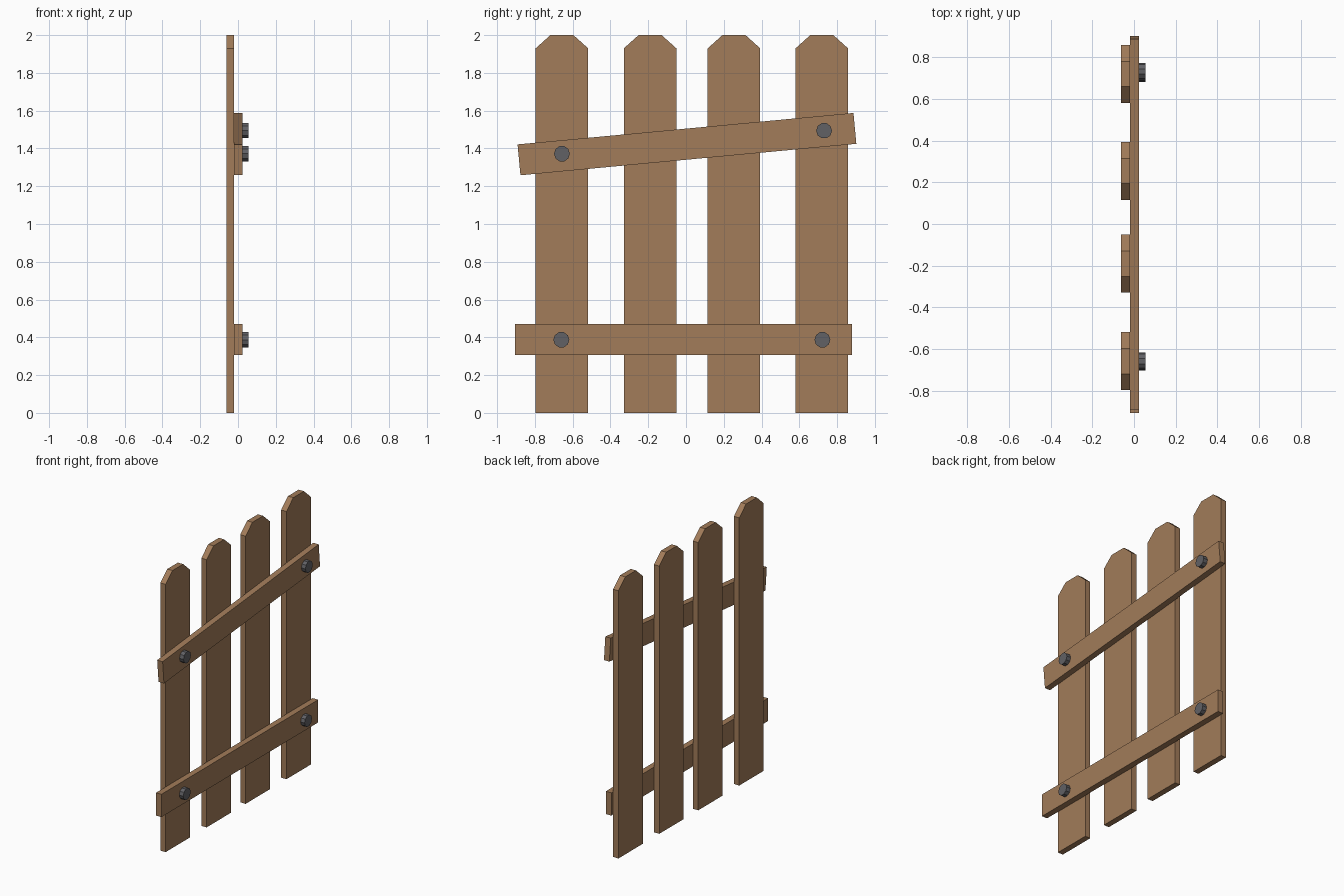
import bpy, bmesh, math
from mathutils import Matrix

if "Cube" in bpy.data.objects:
    bpy.data.objects.remove(bpy.data.objects["Cube"])


def material(name, color):
    m = bpy.data.materials.new(name)
    m.diffuse_color = color
    m.use_nodes = True
    m.node_tree.nodes["Principled BSDF"].inputs["Base Color"].default_value = m.diffuse_color
    return m


wood = material("brown_wood", (0.36, 0.20, 0.10, 1))
iron = material("dark_iron", (0.12, 0.12, 0.13, 1))


def extrude_profile(name, pts, x0, x1, mat):
    """Extrude a (y, z) outline from x0 to x1."""
    bm = bmesh.new()
    face = bm.faces.new([bm.verts.new((x0, y, z)) for y, z in pts])
    new = bmesh.ops.extrude_face_region(bm, geom=[face])["geom"]
    bmesh.ops.translate(bm, vec=(x1 - x0, 0, 0),
                        verts=[v for v in new if isinstance(v, bmesh.types.BMVert)])
    bmesh.ops.recalc_face_normals(bm, faces=bm.faces)
    me = bpy.data.meshes.new(name)
    bm.to_mesh(me)
    bm.free()
    me.materials.append(mat)
    ob = bpy.data.objects.new(name, me)
    bpy.context.collection.objects.link(ob)
    return ob


BACK, MID, FRONT, BOLT_END = -0.062, -0.02, 0.023, 0.055

# Pickets with clipped top corners
half, tip = 0.139, 0.061
for i, y in enumerate((-0.657, -0.19, 0.254, 0.719)):
    picket = extrude_profile(
        f"picket_{i + 1}",
        [(-half, 0), (half, 0), (half, 1.93), (tip, 2), (-tip, 2), (-half, 1.93)],
        BACK, MID, wood)
    picket.location.y = y

# Cross rails, the upper one hung crooked
for name, y, z, tilt in (("lower_rail", -0.013, 0.388, 0),
                         ("upper_rail", 0.005, 1.423, 5.35)):
    l, h = 0.893, 0.082
    rail = extrude_profile(name, [(-l, -h), (l, -h), (l, h), (-l, h)], MID, FRONT, wood)
    rail.location = (0, y, z)
    rail.rotation_euler.x = math.radians(tilt)

# Bolt heads
sides, r = 10, 0.042
ring = [(r * math.cos(math.tau * k / sides), r * math.sin(math.tau * k / sides))
        for k in range(sides)]
for i, (y, z) in enumerate(((-0.66, 0.387), (0.722, 0.387), (-0.657, 1.372), (0.731, 1.494))):
    bolt = extrude_profile(f"bolt_{i + 1}", ring, FRONT - 0.005, BOLT_END, iron)
    bolt.location = (0, y, z)
